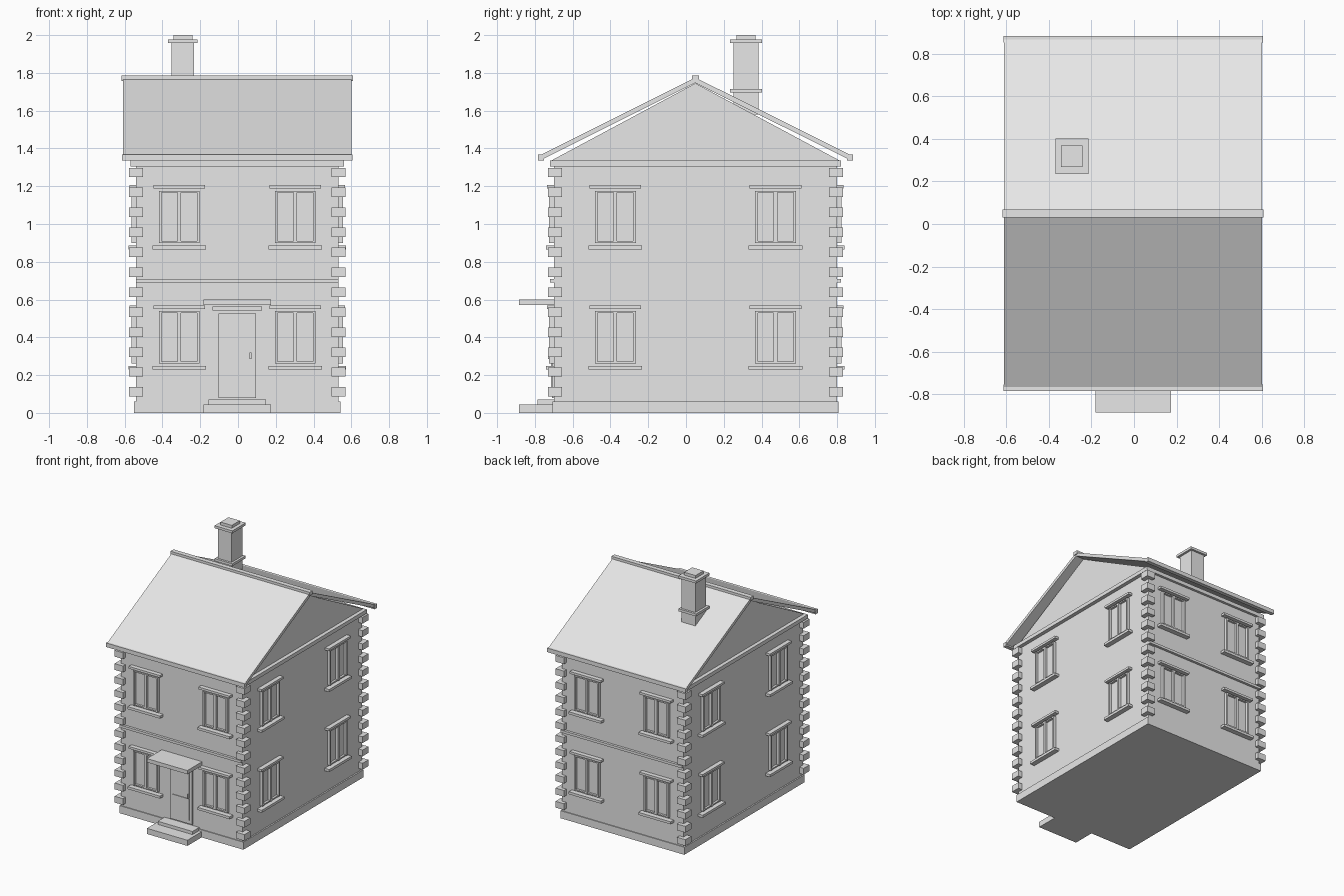
import bpy

cube = bpy.data.objects.get("Cube")
if cube:
    bpy.data.objects.remove(cube, do_unlink=True)

stone = bpy.data.materials.new("pale_grey")
stone.use_nodes = True
stone.diffuse_color = (0.8, 0.8, 0.8, 1)
stone.node_tree.nodes["Principled BSDF"].inputs["Base Color"].default_value = (0.8, 0.8, 0.8, 1)

# House centre and half sizes of the walls
CX, CY = -0.004, 0.05
WX, WY = 0.535, 0.75
BOX_FACES = [(0, 1, 3, 2), (4, 6, 7, 5), (0, 4, 5, 1),
             (2, 3, 7, 6), (0, 2, 6, 4), (1, 5, 7, 3)]


def mesh_object(name, verts, faces):
    mesh = bpy.data.meshes.new(name)
    mesh.from_pydata(verts, [], faces)
    mesh.materials.append(stone)
    obj = bpy.data.objects.new(name, mesh)
    bpy.context.collection.objects.link(obj)
    return obj


def boxes(name, spans):
    """One object made of boxes, each given as x, y and z ranges."""
    verts, faces = [], []
    for xs, ys, zs in spans:
        start = len(verts)
        verts += [(x, y, z) for x in sorted(xs) for y in sorted(ys) for z in sorted(zs)]
        faces += [tuple(start + i for i in f) for f in BOX_FACES]
    return mesh_object(name, verts, faces)


def box(name, xs, ys, zs):
    return boxes(name, [(xs, ys, zs)])


def around(centre, half):
    return (centre - half, centre + half)


def prism(name, outline, xs):
    """Extrude a (y, z) outline along x."""
    n = len(outline)
    verts = [(x, y, z) for x in xs for y, z in outline]
    faces = [tuple(reversed(range(n))), tuple(range(n, 2 * n))]
    faces += [(i, (i + 1) % n, n + (i + 1) % n, n + i) for i in range(n)]
    return mesh_object(name, verts, faces)


# Walls, base and the band under the gables
box("plinth", around(CX, 0.546), around(CY, 0.757), (0, 0.06))
box("walls", around(CX, WX), around(CY, WY), (0.06, 1.305))
box("wall_top_band", around(CX, 0.565), around(CY, 0.77), (1.305, 1.335))
prism("gable", [(CY - 0.765, 1.335), (CY + 0.765, 1.335), (CY, 1.745)],
      around(CX, WX))

# Corner stones
for sx, sy, name in [(-1, -1, "front_right"), (1, -1, "front_left"),
                     (-1, 1, "back_right"), (1, 1, "back_left")]:
    boxes("corner_stones_" + name, [
        ((CX + sx * 0.498, CX + sx * 0.572),
         (CY + sy * 0.706, CY + sy * 0.78),
         (0.086 + i * 0.1056, 0.136 + i * 0.1056)) for i in range(12)])

# Roof slabs, eaves boards and ridge
for s, name in [(-1, "front"), (1, "back")]:
    prism("roof_" + name, [(CY, 1.775), (CY + s * 0.825, 1.363),
                           (CY + s * 0.825, 1.335), (CY, 1.747)][::s],
          around(CX, 0.606))
    box("eaves_" + name, around(CX, 0.61),
        (CY + s * 0.803, CY + s * 0.834), (1.335, 1.367))
box("ridge", around(CX, 0.613), around(CY, 0.019), (1.757, 1.785))

# Chimney
HX, HY = -0.292, 0.318
box("chimney_stack", around(HX, 0.06), around(HY, 0.067), (1.58, 1.957))
box("chimney_collar", around(HX, 0.078), around(HY, 0.084), (1.695, 1.715))
box("chimney_cap", around(HX, 0.078), around(HY, 0.084), (1.957, 1.977))
box("chimney_top", around(HX, 0.05), around(HY, 0.05), (1.977, 2.0))


def window(name, axis, sign, offset, base):
    """Two-pane window on a wall facing along the axis, base is pane bottom."""
    def part(label, pieces):
        spans = []
        for u, depth, z in pieces:
            if axis == "y":
                wall = CY + sign * WY
                xs, ys = (CX + offset + u[0], CX + offset + u[1]), \
                    (wall - sign * 0.01, wall + sign * depth)
            else:
                wall = CX + sign * WX
                ys, xs = (CY + offset + u[0], CY + offset + u[1]), \
                    (wall - sign * 0.01, wall + sign * depth)
            spans.append((xs, ys, (base + z[0], base + z[1])))
        boxes(name + label, spans)

    part("_panes", [((-0.105, 0.105), 0.003, (0, 0.277))])
    part("_frame", [
        ((-0.108, -0.094), 0.024, (0, 0.277)), ((0.094, 0.108), 0.024, (0, 0.277)),
        ((-0.01, 0.01), 0.024, (0, 0.277)),
        ((-0.108, 0.108), 0.02, (0, 0.01)), ((-0.108, 0.108), 0.02, (0.267, 0.277))])
    part("_lintel", [((-0.137, 0.137), 0.035, (0.289, 0.307))])
    part("_sill", [((-0.142, 0.142), 0.04, (-0.033, -0.013))])


for base, floor in [(0.262, "lower"), (0.899, "upper")]:
    for side in (-1, 1):
        hand = "left" if side > 0 else "right"
        place = "rear" if side > 0 else "fore"
        window(f"front_{floor}_{hand}_window", "y", -1, side * 0.307, base)
        window(f"back_{floor}_{hand}_window", "y", 1, side * 0.307, base)
        window(f"left_{floor}_{place}_window", "x", 1, side * 0.424, base)
        window(f"right_{floor}_{place}_window", "x", -1, side * 0.424, base)

# Band between floors, front and back only
for s, name in [(-1, "front"), (1, "back")]:
    box("floor_band_" + name, around(CX, WX),
        (CY + s * (WY - 0.01), CY + s * (WY + 0.02)), (0.69, 0.71))

# Entrance
FRONT = CY - WY
box("door", around(CX, 0.098), (FRONT - 0.01, FRONT + 0.01), (0.08, 0.527))
boxes("door_panels", [
    (around(CX, 0.075), (FRONT - 0.015, FRONT), (0.11, 0.28)),
    (around(CX, 0.075), (FRONT - 0.015, FRONT), (0.32, 0.5))])
box("door_handle", around(CX + 0.07, 0.005), (FRONT - 0.03, FRONT), (0.285, 0.32))
box("door_lintel", around(CX, 0.131), (FRONT - 0.03, FRONT + 0.01), (0.542, 0.562))
box("door_canopy", around(CX, 0.178), (-0.885, FRONT + 0.01), (0.57, 0.6))
box("lower_step", around(CX, 0.178), (-0.885, FRONT + 0.01), (0, 0.045))
box("upper_step", around(CX, 0.153), (-0.785, FRONT + 0.01), (0.045, 0.07))

# Make all faces point outward
import bmesh
for obj in bpy.context.collection.objects:
    if obj.type == "MESH" and obj.data.materials and obj.data.materials[0] == stone:
        bm = bmesh.new()
        bm.from_mesh(obj.data)
        bmesh.ops.recalc_face_normals(bm, faces=bm.faces)
        bm.to_mesh(obj.data)
        bm.free()
